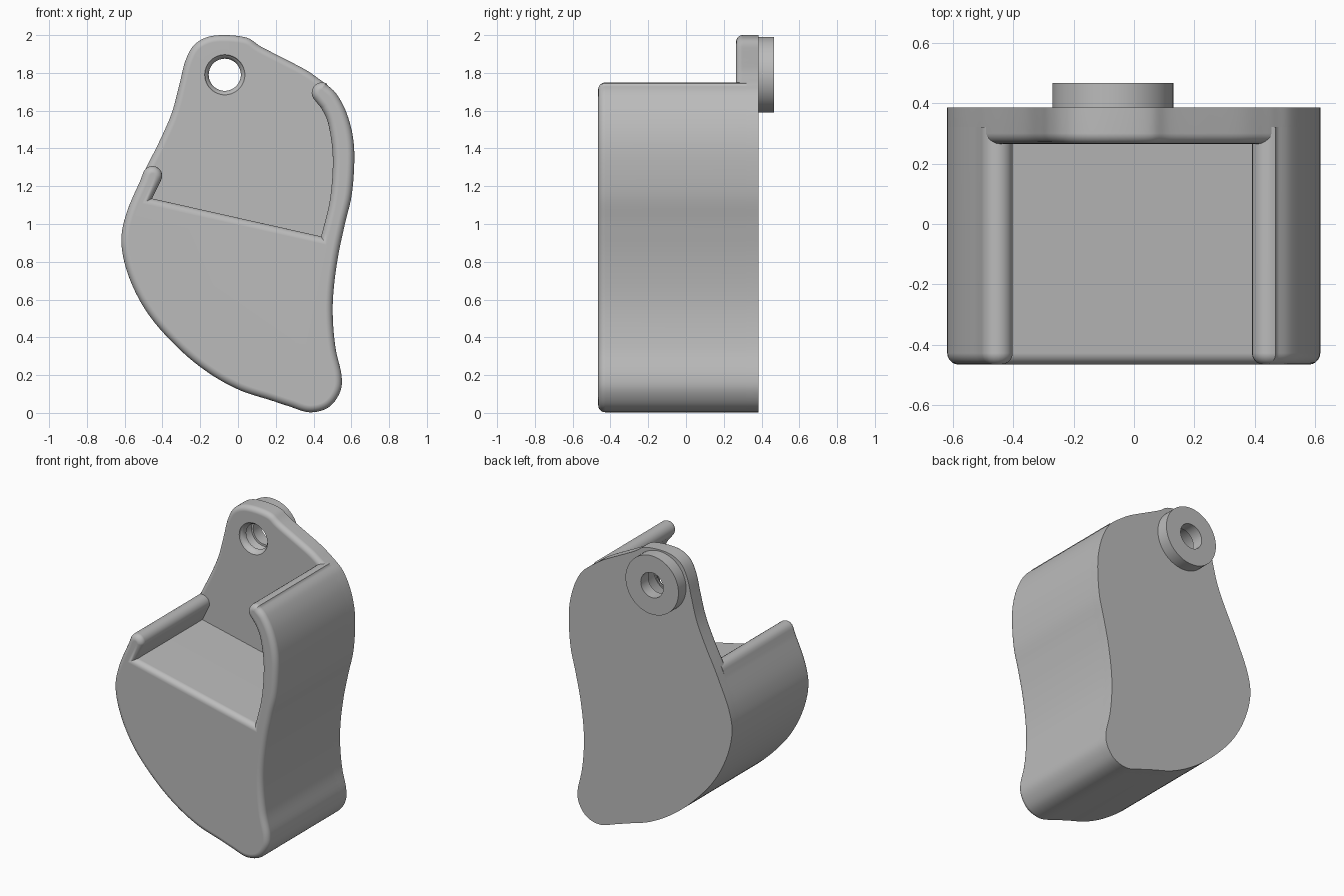
import bpy, bmesh
from math import sin, cos, radians, tau

cube = bpy.data.objects.get("Cube")
if cube:
    bpy.data.objects.remove(cube, do_unlink=True)

FRONT, PLATE, JOIN, BACK, RING_BACK = -0.465, 0.265, 0.32, 0.385, 0.467
HOLE = (-0.07, 1.79)
STEPS = 6

grey = bpy.data.materials.new("plain grey")
grey.use_nodes = True
grey.diffuse_color = (0.5, 0.5, 0.5, 1)
grey.node_tree.nodes["Principled BSDF"].inputs["Base Color"].default_value = (0.5, 0.5, 0.5, 1)


def spline(pts, closed=False):
    """Smooth path through the points, STEPS samples per span."""
    n, out = len(pts), []
    for i in range(n if closed else n - 1):
        ids = [i - 1, i, i + 1, i + 2]
        a, b, c, d = [pts[j % n] if closed else pts[min(max(j, 0), n - 1)] for j in ids]
        for s in range(STEPS):
            t = s / STEPS
            out.append(tuple(0.5 * (2 * q + (r - p) * t + (2 * p - 5 * q + 4 * r - u) * t * t
                                    + (3 * q - p - 3 * r + u) * t ** 3)
                             for p, q, r, u in zip(a, b, c, d)))
    return out if closed else out + [pts[-1]]


def arc(cx, cz, r, start, end, n=9):
    angles = [radians(start + (end - start) * i / n) for i in range(n + 1)]
    return [(cx + r * cos(a), cz + r * sin(a)) for a in angles]


def finish(name, bm):
    bmesh.ops.recalc_face_normals(bm, faces=bm.faces)
    mesh = bpy.data.meshes.new(name)
    bm.to_mesh(mesh)
    bm.free()
    mesh.materials.append(grey)
    obj = bpy.data.objects.new(name, mesh)
    bpy.context.collection.objects.link(obj)
    return obj


def activate(obj):
    bpy.ops.object.select_all(action='DESELECT')
    obj.select_set(True)
    bpy.context.view_layer.objects.active = obj


def smooth(obj):
    activate(obj)
    bpy.ops.object.shade_smooth_by_angle(angle=radians(32))
    obj.modifiers.new("even shading", 'WEIGHTED_NORMAL').keep_sharp = True


def slab(name, path, y0, y1, fillet):
    """Extrude a front profile along y and round its front rim."""
    bm = bmesh.new()
    front = [bm.verts.new((x, y0, z)) for x, z in path]
    back = [bm.verts.new((x, y1, z)) for x, z in path]
    bm.faces.new(front)
    bm.faces.new(back[::-1])
    for i in range(len(path)):
        bm.faces.new((front[i - 1], front[i], back[i], back[i - 1]))
    bmesh.ops.recalc_face_normals(bm, faces=bm.faces)
    rim = [bm.edges.get((front[i - 1], front[i])) for i in range(len(path))]
    bmesh.ops.bevel(bm, geom=rim, offset=fillet, segments=5, profile=0.5,
                    affect='EDGES', clamp_overlap=False)
    return finish(name, bm)


def lathe(name, profile, closed, n=64):
    """Revolve (radius, y) points about the hole's axis."""
    bm = bmesh.new()
    rings = [[bm.verts.new((HOLE[0] + r * cos(tau * k / n), y, HOLE[1] + r * sin(tau * k / n)))
              for k in range(n)] for r, y in profile]
    for i in range(0 if closed else 1, len(rings)):
        for k in range(n):
            bm.faces.new((rings[i - 1][k - 1], rings[i - 1][k], rings[i][k], rings[i][k - 1]))
    if not closed:
        bm.faces.new(rings[0])
        bm.faces.new(rings[-1])
    return finish(name, bm)


# Outline, clockwise from the right-hand wall tip, round the base, to the top
outer = [(0.472, 1.735), (0.52, 1.69), (0.57, 1.6), (0.605, 1.48), (0.616, 1.35), (0.603, 1.16),
         (0.566, 1.0), (0.53, 0.83), (0.506, 0.65), (0.502, 0.5), (0.517, 0.34), (0.548, 0.2),
         (0.54, 0.11), (0.48, 0.03), (0.38, 0.003), (0.27, 0.035), (0.17, 0.068), (0.01, 0.12),
         (-0.15, 0.208), (-0.307, 0.334), (-0.466, 0.51), (-0.57, 0.7), (-0.617, 0.89),
         (-0.593, 1.05), (-0.515, 1.235)]
upper = [(-0.477, 1.316), (-0.41, 1.45), (-0.35, 1.59), (-0.31, 1.74), (-0.28, 1.86),
         (-0.235, 1.945), (-0.16, 1.99), (-0.06, 2.0), (0.05, 1.985), (0.12, 1.94),
         (0.25, 1.873), (0.36, 1.815), (0.43, 1.767)]
outline = spline(outer + upper, closed=True)

# Body: outer wall, left and right rolled wall tips, sloped floor between them
right_inner = spline([(0.44, 0.934), (0.487, 1.13), (0.502, 1.35), (0.478, 1.53), (0.44, 1.615)])
body_path = (outline[:(len(outer) - 1) * STEPS + 1]
             + arc(-0.453, 1.255, 0.052, 165, -15)
             + [(-0.455, 1.135)]
             + right_inner
             + arc(0.445, 1.695, 0.055, 215, 65))
body = slab("scoop_body", body_path, FRONT, JOIN, 0.038)
smooth(body)

# Back plate with a flared hole
plate = slab("back_plate", outline, PLATE, BACK, 0.035)
flare = [(0.085 + 0.045 * (1 - cos(radians(a))), PLATE + 0.045 * (1 - sin(radians(a))))
         for a in range(90, -1, -15)]
cutter = lathe("hole_cutter", [(0.13, PLATE - 0.05)] + flare[::-1] + [(0.085, BACK + 0.05)], False)
cutter.hide_render = True
cut = plate.modifiers.new("hole", 'BOOLEAN')
cut.operation, cut.solver, cut.object = 'DIFFERENCE', 'EXACT', cutter
activate(plate)
bpy.ops.object.modifier_apply(modifier=cut.name)
bpy.data.objects.remove(cutter, do_unlink=True)
smooth(plate)

# Spacer ring behind the hole
ring = lathe("spacer_ring", [(0.085, BACK), (0.2, BACK), (0.2, RING_BACK), (0.085, RING_BACK)], True)
smooth(ring)
